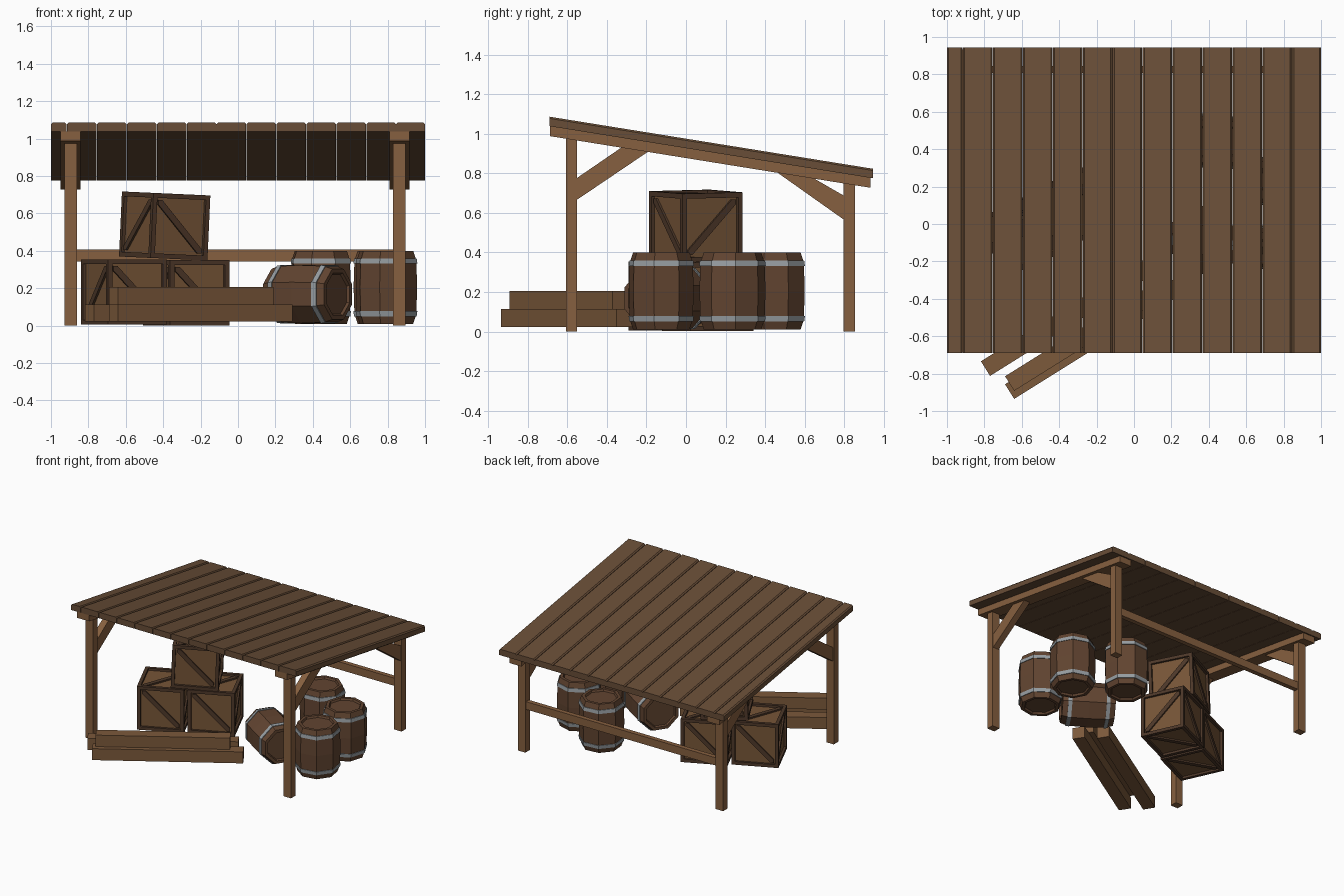
import bpy, bmesh
from math import cos, sin, pi, radians, atan2
from mathutils import Matrix, Vector

if "Cube" in bpy.data.objects:
    bpy.data.objects.remove(bpy.data.objects["Cube"])


def material(name, rgb):
    m = bpy.data.materials.new(name)
    m.diffuse_color = (*rgb, 1)
    m.use_nodes = True
    m.node_tree.nodes["Principled BSDF"].inputs["Base Color"].default_value = m.diffuse_color
    return m


ROOF = material("roof_wood", (0.14, 0.075, 0.038))
POST = material("post_wood", (0.24, 0.115, 0.05))
BEAM = material("beam_wood", (0.20, 0.10, 0.044))
FRAME = material("crate_frame_wood", (0.075, 0.039, 0.022))
PANEL = material("crate_panel_wood", (0.18, 0.09, 0.038))
STAVE = material("barrel_wood", (0.12, 0.058, 0.03))
METAL = material("hoop_metal", (0.31, 0.34, 0.36))


def finish(bm, name, mats, matrix=Matrix()):
    bmesh.ops.recalc_face_normals(bm, faces=bm.faces)
    me = bpy.data.meshes.new(name)
    bm.to_mesh(me)
    bm.free()
    for m in mats:
        me.materials.append(m)
    ob = bpy.data.objects.new(name, me)
    ob.matrix_world = matrix
    bpy.context.collection.objects.link(ob)
    return ob


def loft(bm, rings, mat=0, loop=False):
    """Skin a series of equal-length point rings; cap the ends or close the loop."""
    vs = [[bm.verts.new(p) for p in r] for r in rings]
    n = len(vs[0])
    pairs = list(zip(vs, vs[1:])) + ([(vs[-1], vs[0])] if loop else [])
    faces = [bm.faces.new((a[i], a[(i + 1) % n], b[(i + 1) % n], b[i]))
             for a, b in pairs for i in range(n)]
    if not loop:
        faces += [bm.faces.new(vs[0]), bm.faces.new(vs[-1])]
    for f in faces:
        f.material_index = mat


def solid(name, rings, mat, matrix=Matrix()):
    bm = bmesh.new()
    loft(bm, rings)
    return finish(bm, name, [mat], matrix)


def box(name, x0, x1, y0, y1, z0, z1, mat, matrix=Matrix()):
    return solid(name, [[(x0, y0, z), (x1, y0, z), (x1, y1, z), (x0, y1, z)]
                        for z in (z0, z1)], mat, matrix)


def roof_z(y):
    """Height of the roof's top surface."""
    return 1.086 - 0.161 * (y + 0.69)


def sloped(name, profile, y0, y1, mat):
    """Sweep an x / depth-below-roof profile down the roof slope."""
    return solid(name, [[(x, y, roof_z(y) - d) for x, d in profile] for y in (y0, y1)], mat)


# Roof planks with chamfered top edges
edges = [-1.0] + [-0.915 + 0.16 * i for i in range(12)] + [1.0]
for i, (a, b) in enumerate(zip(edges, edges[1:])):
    a, b, c = a + 0.001 * (i > 0), b - 0.001 * (i < 12), 0.009
    sloped(f"roof_plank_{i + 1}", [(a, 0.048), (a, c), (a + c, 0), (b - c, 0), (b, c), (b, 0.048)],
           -0.69, 0.945, ROOF)

# Rafters, posts and braces on both sides
for side, x in (("left", -0.895), ("right", 0.863)):
    sloped(f"{side}_rafter", [(x - .054, .098), (x - .054, .047), (x + .054, .047), (x + .054, .098)],
           -0.687, 0.932, POST)
    box(f"{side}_front_post", x - .033, x + .033, -.607, -.55, 0, 1.0, POST)
    box(f"{side}_back_post", x - .033, x + .033, .797, .854, 0, .775, POST)
    for end, pts in (("front", [(-.56, .77), (-.56, .66), (-.15, .937), (-.29, .955)]),
                     ("back", [(.81, .68), (.81, .557), (.42, .833), (.58, .812)])):
        solid(f"{side}_{end}_brace", [[(x + s, y, z) for y, z in pts] for s in (-.026, .026)], POST)

# Rail across the back
box("back_rail", -.88, .85, .808, .845, .344, .406, POST)


# Crates: recessed panels in a frame, with a diagonal on every face
def crate(name, loc, turn, tilt=0, s=0.348):
    bm = bmesh.new()
    bmesh.ops.create_cube(bm, size=s)
    sides = bm.faces[:]
    bmesh.ops.inset_individual(bm, faces=sides, thickness=0.036)
    bmesh.ops.inset_individual(bm, faces=sides, thickness=0.0, depth=-0.018)
    for f in sides:
        f.material_index = 1
    a, w, h = s / 2 - 0.036, 0.024, s / 2
    strip = [(-a, -a), (w - a, -a), (a, a - w), (a, a), (a - w, a), (-a, w - a)]
    for k in range(6):
        if k < 4:
            rot = Matrix.Rotation(k * pi / 2, 3, 'Z') @ Matrix.Rotation(pi / 2, 3, 'X')
        else:
            rot = Matrix.Rotation((k - 4) * pi, 3, 'X')
        flip = -1 if k in (0, 2) else 1
        loft(bm, [[rot @ Vector((flip * u, v, d)) for u, v in strip] for d in (h - .02, h - .006)])
    finish(bm, name, [FRAME, PANEL], Matrix.Translation(loc)
           @ Matrix.Rotation(radians(tilt), 4, 'Y') @ Matrix.Rotation(radians(turn), 4, 'Z'))


crate("left_crate", (-.609, -.06, .18), 24.5)
crate("right_crate", (-.277, .11, .176), 24.5)
crate("top_crate", (-.392, .05, .533), 29, 2.6)


# Barrels: eight-sided staves with two metal hoops, centred on their origin
def octagon(r, z):
    return [(r * cos(pi / 8 + i * pi / 4), r * sin(pi / 8 + i * pi / 4), z) for i in range(8)]


def barrel(name, matrix):
    bm = bmesh.new()
    half = [(.115, .18), (.122, .195), (.146, .195), (.163, .145)]
    profile = [(r, -z) for r, z in half] + [(.168, 0)] + half[::-1]
    loft(bm, [octagon(r, z) for r, z in profile])
    for s in (-1, 1):
        loft(bm, [octagon(r, s * z) for r, z in
                  ((.150, .155), (.165, .155), (.169, .127), (.150, .127))], 1, True)
    finish(bm, name, [STAVE, METAL], matrix)


for i, (x, y, turn) in enumerate([(.794, -.125, 10), (.785, .235, 28), (.443, .44, 5)]):
    barrel(f"standing_barrel_{i + 1}",
           Matrix.Translation((x, y, .205)) @ Matrix.Rotation(radians(turn), 4, 'Z'))
barrel("lying_barrel", Matrix.Translation((.372, -.09, .168))
       @ Matrix.Rotation(atan2(-.55, .83), 4, 'Z') @ Matrix.Rotation(pi / 2, 4, 'Y'))

# Stack of three loose beams
for name, x, y, z, length in (("back_beam", -.794, -.773, .022, 1.10),
                              ("front_beam", -.665, -.896, .022, 1.10),
                              ("upper_beam", -.665, -.853, .114, .98)):
    box(name, 0, length, -.046, .046, 0, .092, BEAM,
        Matrix.Translation((x, y, z)) @ Matrix.Rotation(radians(32), 4, 'Z'))
